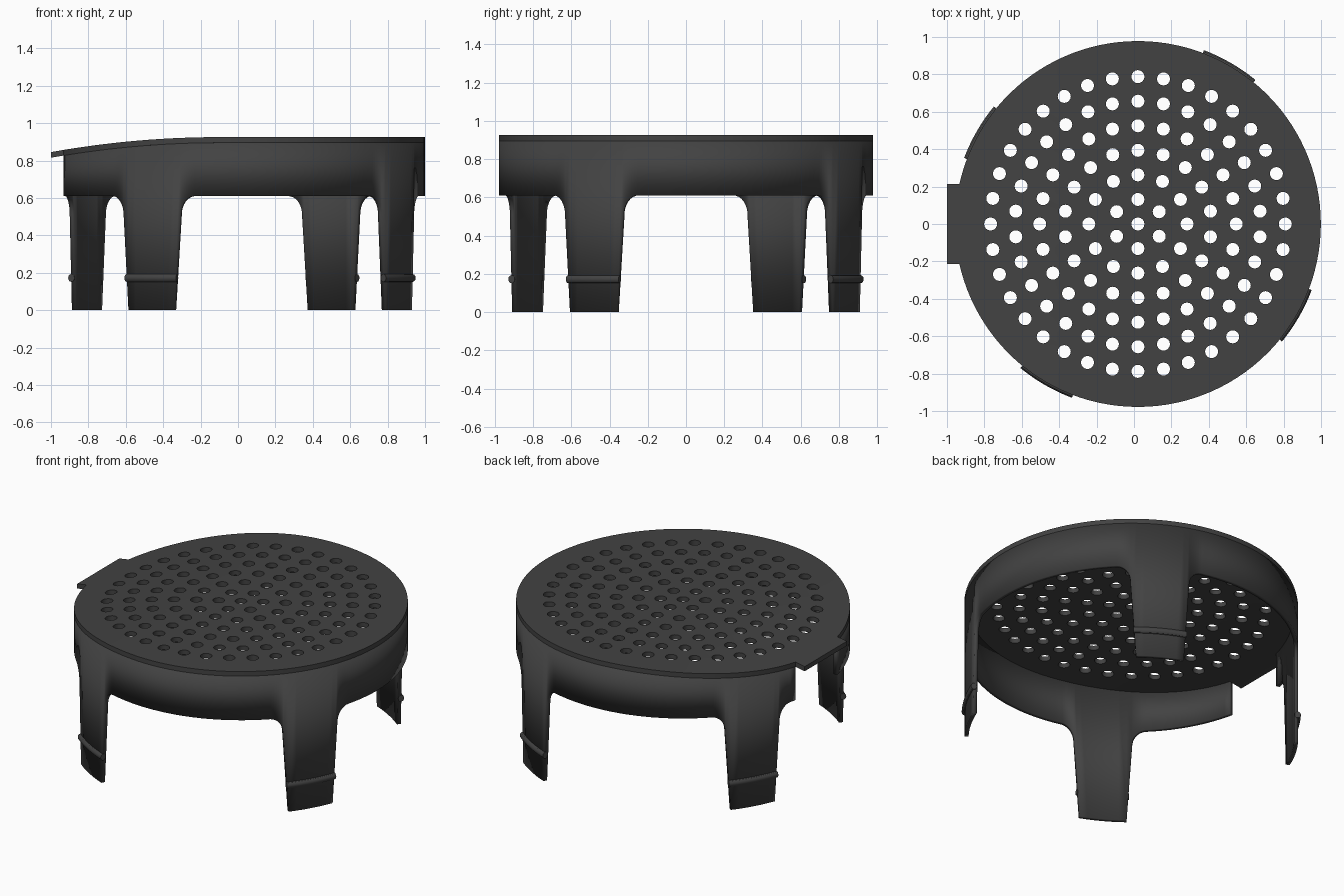
import bpy, bmesh, math
from mathutils import Vector

if "Cube" in bpy.data.objects:
    bpy.data.objects.remove(bpy.data.objects["Cube"], do_unlink=True)

CX, R = 0.021, 0.978            # disc centre and outer radius
TOP, PLATE, WALL = 0.925, 0.03, 0.024
SKIRT_Z = 0.61
NOTCH = 12.7                    # half angle of the opening under the tab
LEGS = (60, 150, 240, 330)

mat = bpy.data.materials.new("charcoal plastic")
mat.use_nodes = True
colour = (0.055, 0.055, 0.055, 1)
mat.diffuse_color = colour
mat.node_tree.nodes["Principled BSDF"].inputs["Base Color"].default_value = colour


def polar(r, deg, z=0.0):
    a = math.radians(deg)
    return Vector((CX + r * math.cos(a), r * math.sin(a), z))


def drop(x):
    """Downward curve of the top towards the tab side."""
    return 0.08 * (max(0.0, -0.1 - x) / 0.9) ** 2


def finish(bm, name):
    mesh = bpy.data.meshes.new(name)
    bm.to_mesh(mesh)
    bm.free()
    mesh.materials.append(mat)
    ob = bpy.data.objects.new(name, mesh)
    bpy.context.collection.objects.link(ob)
    bpy.ops.object.select_all(action='DESELECT')
    ob.select_set(True)
    bpy.context.view_layer.objects.active = ob
    bpy.ops.object.shade_smooth_by_angle(angle=math.radians(30))
    return ob


# Lower edge of one leg: (angle from leg centre, height), foot to skirt
half_edge = [(0, 0), (2.8, 0), (5.6, 0), (8.35, 0), (10.3, 0.51)]
for i in range(1, 9):
    t = math.radians(90 * i / 8)
    half_edge.append((10.3 + 4.7 * (1 - math.cos(t)), 0.51 + 0.1 * math.sin(t)))
half_edge += [(d, SKIRT_Z) for d in range(18, 46, 3)]

columns = {}
for leg in LEGS:
    for d, z in half_edge:
        for s in (-1, 1):
            columns[round((leg + s * d) % 360, 3)] = z
for a in (180 - NOTCH, 180 + NOTCH):
    columns[a] = SKIRT_Z
angles = sorted(columns)


def in_notch(a):
    return abs(a - 180) < NOTCH - 0.01


# Skirt with its four legs, open below the tab
bm = bmesh.new()
pairs = []
for a in angles:
    p = polar(R, a)
    pairs.append((bm.verts.new((p.x, p.y, columns[a])),
                  bm.verts.new((p.x, p.y, TOP - PLATE - drop(p.x)))))
for i, a in enumerate(angles):
    j = (i + 1) % len(angles)
    if in_notch(a) or in_notch(angles[j]):
        continue
    bm.faces.new((pairs[i][0], pairs[j][0], pairs[j][1], pairs[i][1]))
bmesh.ops.delete(bm, geom=[v for v in bm.verts if not v.link_faces], context='VERTS')
skirt = finish(bm, "skirt_and_legs")
solid = skirt.modifiers.new("wall thickness", 'SOLIDIFY')
solid.thickness = WALL
solid.offset = -1


# Perforated top plate with the square tab
bm = bmesh.new()


def loop(points):
    vs = [bm.verts.new(p) for p in points]
    return [bm.edges.new((v, vs[(i + 1) % len(vs)])) for i, v in enumerate(vs)]


tab_y = R * math.sin(math.radians(NOTCH))
outline = [polar(R, a) for a in angles if a <= 180 - NOTCH + 0.001]
outline += [Vector((-1, tab_y, 0)), Vector((-1, -tab_y, 0))]
outline += [polar(R, a) for a in angles if a >= 180 + NOTCH - 0.001]
edges = loop(outline)
for ring in range(7):
    count = max(1, 6 * ring)
    for k in range(count):
        c = polar(0.1313 * ring, 90 + 360 * k / count)
        edges += loop([c + Vector((math.cos(t), math.sin(t), 0)) * 0.035
                       for t in (math.tau * i / 16 for i in range(16))])
bmesh.ops.triangle_fill(bm, use_beauty=True, edges=edges, normal=(0, 0, 1))
ext = bmesh.ops.extrude_face_region(bm, geom=bm.faces[:])
bmesh.ops.translate(bm, vec=(0, 0, PLATE),
                    verts=[g for g in ext["geom"] if isinstance(g, bmesh.types.BMVert)])
bmesh.ops.recalc_face_normals(bm, faces=bm.faces[:])
# Slice across, then bend down towards the tab
for i in range(12):
    bmesh.ops.bisect_plane(bm, geom=bm.verts[:] + bm.edges[:] + bm.faces[:],
                           plane_co=(-0.1 - 0.075 * i, 0, 0), plane_no=(1, 0, 0))
for v in bm.verts:
    v.co.z += TOP - PLATE - drop(v.co.x)
finish(bm, "perforated_top")


# Rounded bead across the outside of each leg
def bead(leg, name):
    bm = bmesh.new()
    rings = []
    for i in range(9):
        a = leg - 9.2 + 18.4 * i / 8
        rings.append([bm.verts.new(polar(0.976 + 0.018 * math.cos(t), a,
                                         0.172 + 0.021 * math.sin(t)))
                      for t in (math.tau * k / 12 for k in range(12))])
    for r0, r1 in zip(rings, rings[1:]):
        for k in range(12):
            n = (k + 1) % 12
            bm.faces.new((r0[k], r0[n], r1[n], r1[k]))
    bm.faces.new(rings[0])
    bm.faces.new(rings[-1])
    bmesh.ops.recalc_face_normals(bm, faces=bm.faces[:])
    finish(bm, name)


for leg, place in zip(LEGS, ("back_left", "back_right", "front_right", "front_left")):
    bead(leg, place + "_leg_bead")
